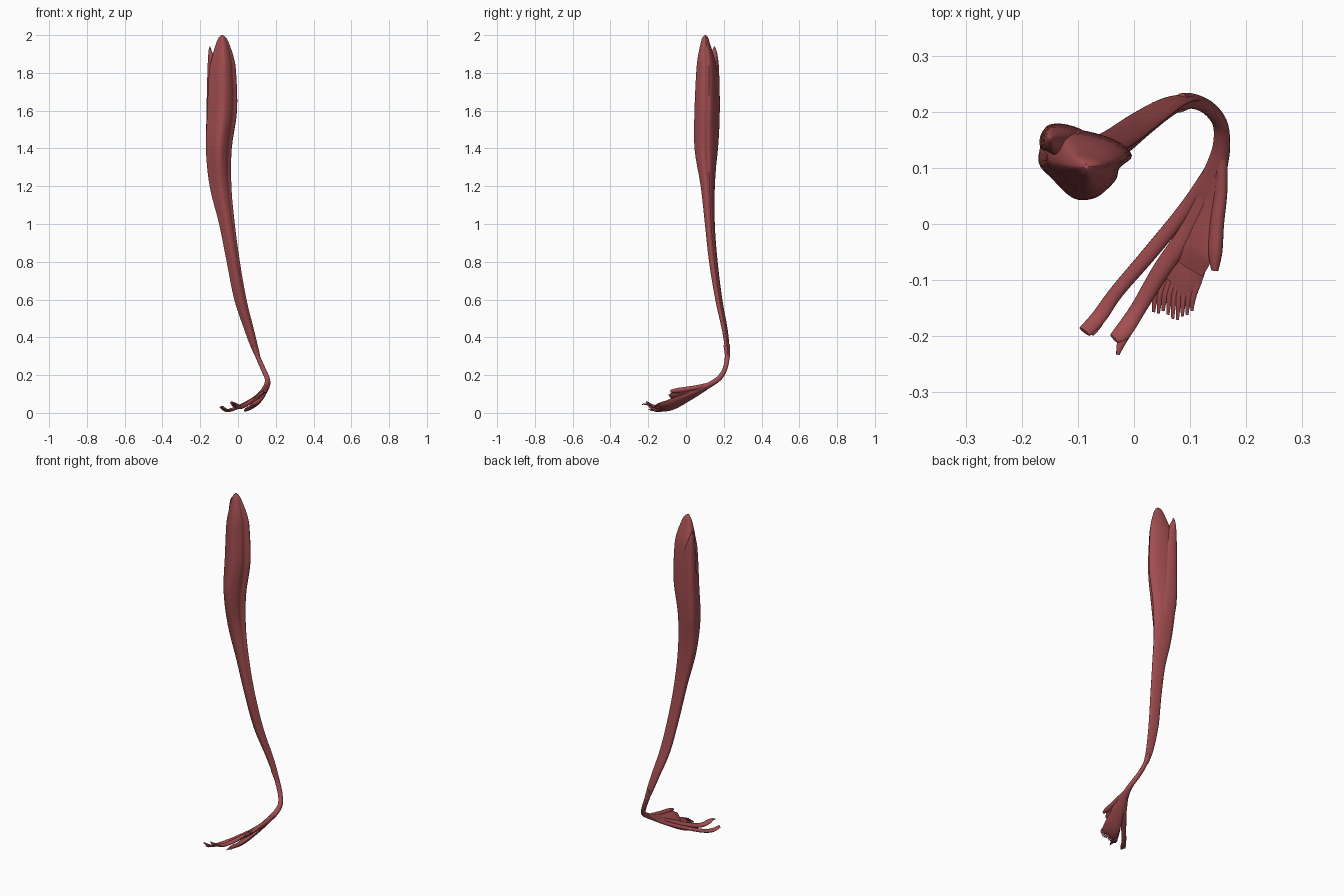
import bpy, bmesh, math, random
from mathutils import Vector

random.seed(4)
mat = bpy.data.materials.new("muscle_red")
mat.diffuse_color = (0.36, 0.075, 0.08, 1)


def spline(rows, steps, closed=False):
    """Catmull-Rom through rows of equal-length tuples."""
    n, out = len(rows), []
    get = lambda i: rows[i % n] if closed else rows[max(0, min(n - 1, i))]
    for i in range(n if closed else n - 1):
        a, b, c, d = (get(i + k) for k in (-1, 0, 1, 2))
        for s in range(steps):
            t = s / steps
            out.append(tuple(0.5 * (2 * q + (r - p) * t + (2 * p - 5 * q + 4 * r - u) * t * t
                             + (3 * q - p - 3 * r + u) * t ** 3) for p, q, r, u in zip(a, b, c, d)))
    if not closed:
        out.append(tuple(rows[-1]))
    return out


def loft(name, rings):
    bm = bmesh.new()
    vs = [[bm.verts.new(p) for p in ring] for ring in rings]
    n = len(vs[0])
    for a, b in zip(vs, vs[1:]):
        for i in range(n):
            bm.faces.new((a[i], a[(i + 1) % n], b[(i + 1) % n], b[i]))
    bm.faces.new(vs[0])
    bm.faces.new(vs[-1])
    bmesh.ops.recalc_face_normals(bm, faces=bm.faces)
    me = bpy.data.meshes.new(name)
    bm.to_mesh(me)
    bm.free()
    ob = bpy.data.objects.new(name, me)
    bpy.context.collection.objects.link(ob)
    me.materials.append(mat)
    bpy.context.view_layer.objects.active = ob
    ob.select_set(True)
    bpy.ops.object.shade_smooth_by_angle(angle=math.radians(45))
    ob.select_set(False)
    return ob


def column(name, rows, outline):
    """Upright muscle: rows of z, xmin, xmax, ymin, ymax."""
    shape = spline(outline, 4, True)
    n = len(shape)
    rings = []
    for z, x0, x1, y0, y1 in spline(rows, 4):
        rings.append([((x0 + x1) / 2 + (x1 - x0) / 2 * u, (y0 + y1) / 2 + (y1 - y0) / 2 * v, z)
                      for u, v in shape])
    return loft(name, rings)


def strand(name, rows, roll=0, steps=5, n=12):
    """Flattened tendon: rows of x, y, z, half width, half thickness."""
    pts = spline(rows, steps)
    rings = []
    for i, (x, y, z, w, h) in enumerate(pts):
        t = (Vector(pts[min(i + 1, len(pts) - 1)][:3]) - Vector(pts[max(i - 1, 0)][:3])).normalized()
        side = t.cross(Vector((0, 0, 1))).normalized()
        up = side.cross(t)
        a = math.radians(roll)
        s, u = side * math.cos(a) - up * math.sin(a), up * math.cos(a) + side * math.sin(a)
        rings.append([Vector((x, y, z)) + s * w * math.cos(k * math.tau / n)
                      + u * h * math.sin(k * math.tau / n) for k in range(n)])
    return loft(name, rings)


# Main belly with an angular cross-section
column("muscle_belly", [
    (2.0, -.09, -.08, .098, .106), (1.985, -.103, -.062, .086, .117), (1.95, -.118, -.045, .076, .128),
    (1.88, -.138, -.022, .062, .150), (1.8, -.154, -.01, .054, .162), (1.6, -.163, -.005, .045, .168),
    (1.4, -.17, -.033, .045, .165), (1.2, -.15, -.035, .078, .152), (1.0, -.10, -.017, .10, .152),
    (.8, -.06, .01, .122, .167), (.6, -.02, .045, .155, .192), (.45, .03, .082, .188, .219),
    (.36, .063, .104, .203, .229), (.3, .09, .118, .207, .231)],
    [(-.8, .9), (-.2, 1), (.6, .72), (1, .25), (.72, -.12), (.62, -.5),
     (.2, -.97), (-.2, -.9), (-.65, -.4), (-1, .1)])

# Smaller side head with its own tip
column("side_head", [
    (1.94, -.151, -.147, .148, .152), (1.92, -.155, -.141, .14, .16), (1.88, -.158, -.125, .127, .168),
    (1.8, -.161, -.10, .118, .174), (1.6, -.165, -.08, .11, .177), (1.4, -.165, -.075, .115, .168),
    (1.2, -.135, -.07, .115, .145)],
    [(-1, -.2), (-.8, .9), (.1, 1), (1, .4), (.8, -.8), (-.2, -1)])

# Tendon round the ankle
strand("ankle_tendon", [
    (.083, .216, .36, .018, .012), (.104, .219, .3, .014, .012), (.132, .207, .235, .013, .012),
    (.153, .18, .188, .013, .014), (.156, .14, .158, .016, .014), (.147, .10, .135, .021, .014),
    (.132, .05, .11, .03, .012), (.115, 0, .087, .034, .006)], roll=25)

# Long slips of the foot
strand("inner_long_slip", [
    (.142, .10, .128, .014, .01), (.095, .03, .083, .014, .01), (.03, -.05, .045, .014, .009),
    (-.03, -.12, .018, .013, .009), (-.062, -.165, .014, .014, .007), (-.088, -.192, .033, .012, .004)], roll=15)
strand("middle_long_slip", [
    (.145, .09, .128, .016, .01), (.105, 0, .085, .018, .011), (.05, -.08, .048, .017, .011),
    (.008, -.15, .03, .015, .01), (-.02, -.192, .045, .016, .007), (-.036, -.204, .057, .01, .003)], roll=20)
strand("middle_slip_tip", [
    (-.008, -.18, .037, .012, .006), (-.022, -.21, .046, .008, .004), (-.029, -.233, .045, .003, .002)])
strand("inner_slip_tip", [
    (-.05, -.15, .015, .01, .006), (-.067, -.18, .014, .009, .004), (-.075, -.197, .02, .004, .002)])

# Broad sheets of the sole
strand("sole_sheet", [
    (.147, .10, .13, .018, .01), (.125, .02, .09, .032, .011), (.095, -.06, .052, .045, .013),
    (.077, -.105, .034, .045, .011), (.067, -.135, .026, .04, .004)], roll=30)
strand("upper_sheet", [
    (.152, .11, .142, .014, .01), (.142, .04, .12, .024, .01), (.122, -.02, .1, .034, .011),
    (.108, -.05, .086, .042, .01), (.098, -.078, .076, .034, .004)], roll=38)
strand("outer_slip", [
    (.156, .13, .152, .012, .01), (.155, .06, .135, .013, .011), (.148, 0, .125, .014, .012),
    (.145, -.05, .118, .014, .012), (.144, -.083, .115, .007, .006)], roll=50)

# Frayed ends
for i in range(9):
    x = .035 + i * .0085
    z = .014 + i * .0045
    y = -.155 - .02 * math.exp(-((x - .085) / .018) ** 2) + random.uniform(-.006, .012)
    strand("frayed_end", [(x + .012, -.1, z + .01, .008, .006), (x + .003, -.128, z + .003, .006, .005),
                          (x, y, z - .004, .003, .002)], roll=30, steps=3, n=8)
